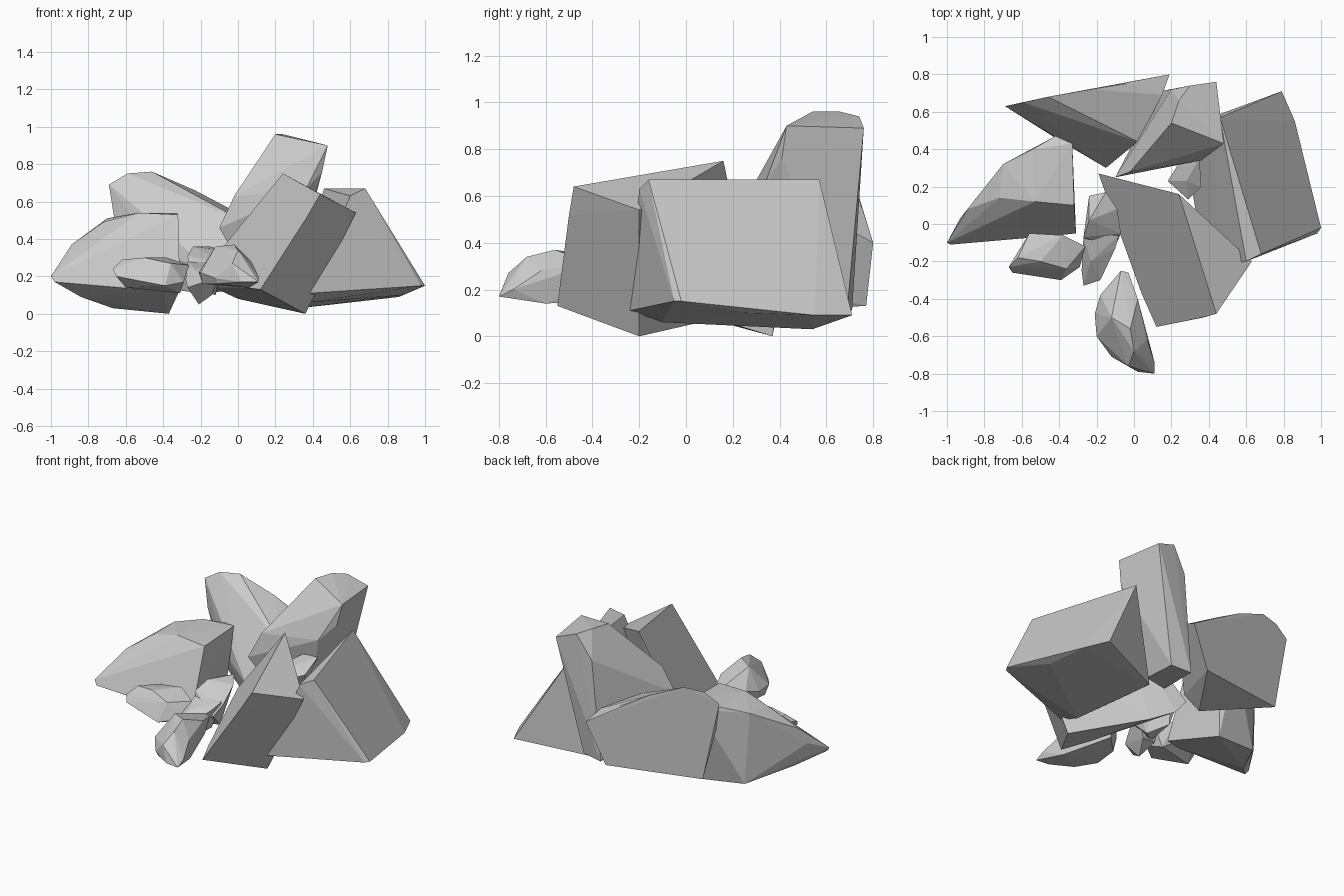
import bpy, bmesh
from math import radians


def rock(name, *points):
    """A faceted boulder: the hull wrapped round a few corner points."""
    bm = bmesh.new()
    for p in points:
        bm.verts.new(p)
    bmesh.ops.convex_hull(bm, input=bm.verts[:])
    loose = [v for v in bm.verts if not v.link_faces]
    bmesh.ops.delete(bm, geom=loose, context='VERTS')
    bmesh.ops.dissolve_limit(bm, angle_limit=radians(2), verts=bm.verts[:], edges=bm.edges[:])
    bmesh.ops.recalc_face_normals(bm, faces=bm.faces[:])
    mesh = bpy.data.meshes.new(name)
    bm.to_mesh(mesh)
    bm.free()
    ob = bpy.data.objects.new(name, mesh)
    bpy.context.collection.objects.link(ob)
    return ob


# Large wedge on the right: ridge, right foot, left foot
rock("right_wedge_boulder",
     (.68, -.16, .67), (.60, -.20, .63), (.60, .10, .67), (.46, .57, .67),
     (1.0, -.02, .15), (.98, -.05, .15), (.91, .30, .14), (.86, .55, .09), (.79, .71, .09),
     (.38, -.24, .11), (.37, -.10, .06), (.30, .25, .08), (.33, .54, .03), (.88, .25, .10))

# Tilted slab in the centre
rock("centre_slab_boulder",
     (.24, .16, .75), (.63, -.20, .54), (.44, -.48, .64), (.37, -.50, .52),
     (.24, -.51, .31), (.12, -.55, .13), (.36, -.20, .0), (.04, -.37, .14),
     (-.03, -.10, .19), (-.19, .27, .22), (-.13, .24, .14), (.0, .15, .08))

# Tall leaning block at the back
rock("tall_back_boulder",
     (.20, .54, .96), (.24, .66, .96), (.30, .74, .94), (.44, .76, .89), (.48, .43, .90),
     (.45, .41, .76), (.36, .34, .66), (.13, .45, .82), (.04, .34, .71), (-.02, .28, .63),
     (-.10, .25, .46), (.20, .72, .78), (.14, .71, .11), (.28, .69, .12),
     (.06, .36, .18), (.25, .42, .16))

# Back left wedge
rock("back_left_boulder",
     (-.69, .63, .69), (-.59, .65, .75), (-.46, .68, .76), (-.23, .72, .66),
     (-.04, .75, .55), (.19, .80, .40), (-.20, .53, .59), (.02, .44, .50), (.15, .69, .46),
     (-.15, .30, .24), (-.42, .46, .32), (-.66, .62, .50),
     (.06, .77, .13), (-.58, .65, .16), (-.20, .38, .11))

# Left boulder with an undercut front
rock("left_boulder",
     (-1.0, -.10, .20), (-.98, -.11, .17), (-.93, .03, .26), (-.89, .08, .37),
     (-.72, .14, .49), (-.53, .12, .54), (-.32, .10, .53), (-.70, .32, .51),
     (-.54, .40, .54), (-.42, .47, .52), (-.33, .43, .54), (-.31, -.05, .13),
     (-.40, -.06, .12), (-.84, .04, .09), (-.67, .33, .03), (-.37, .37, .0))

# Small stones filling the front
rock("front_left_stone",
     (-.67, -.23, .24), (-.62, -.18, .29), (-.56, -.05, .27), (-.50, -.20, .30),
     (-.38, -.06, .30), (-.36, -.24, .27), (-.26, -.12, .26), (-.29, -.23, .17),
     (-.39, -.30, .15), (-.65, -.26, .20), (-.60, -.20, .14), (-.31, -.10, .11))

rock("middle_stone_upper",
     (-.24, .15, .33), (-.15, .17, .36), (-.09, .08, .34), (-.07, -.05, .27),
     (-.27, -.07, .31), (-.24, .02, .36), (-.10, -.12, .20), (-.23, -.12, .13),
     (-.20, .10, .14), (-.12, -.02, .10))

rock("middle_stone_lower",
     (-.27, -.07, .28), (-.23, -.20, .24), (-.28, -.25, .18), (-.27, -.33, .14),
     (-.18, -.30, .17), (-.10, -.13, .25), (-.08, -.06, .28), (-.21, -.20, .05),
     (-.14, -.08, .10), (-.25, -.10, .12))

rock("front_stone",
     (-.18, -.38, .25), (-.07, -.25, .28), (-.03, -.26, .27), (.02, -.40, .31),
     (-.12, -.50, .36), (-.02, -.56, .37), (.0, -.68, .34), (.07, -.62, .28),
     (.11, -.74, .20), (.11, -.80, .17), (.02, -.79, .17), (-.03, -.76, .27),
     (-.12, -.71, .19), (-.20, -.60, .22), (-.21, -.48, .22), (-.19, -.57, .16),
     (-.17, -.40, .16), (-.11, -.70, .16), (.06, -.60, .14), (-.05, -.28, .16))

# Splinter wedged between slab and tall block
rock("wedged_stone",
     (.18, .23, .50), (.25, .34, .54), (.35, .35, .54), (.36, .20, .48),
     (.29, .13, .46), (.28, .23, .52), (.22, .25, .35), (.32, .25, .35))
